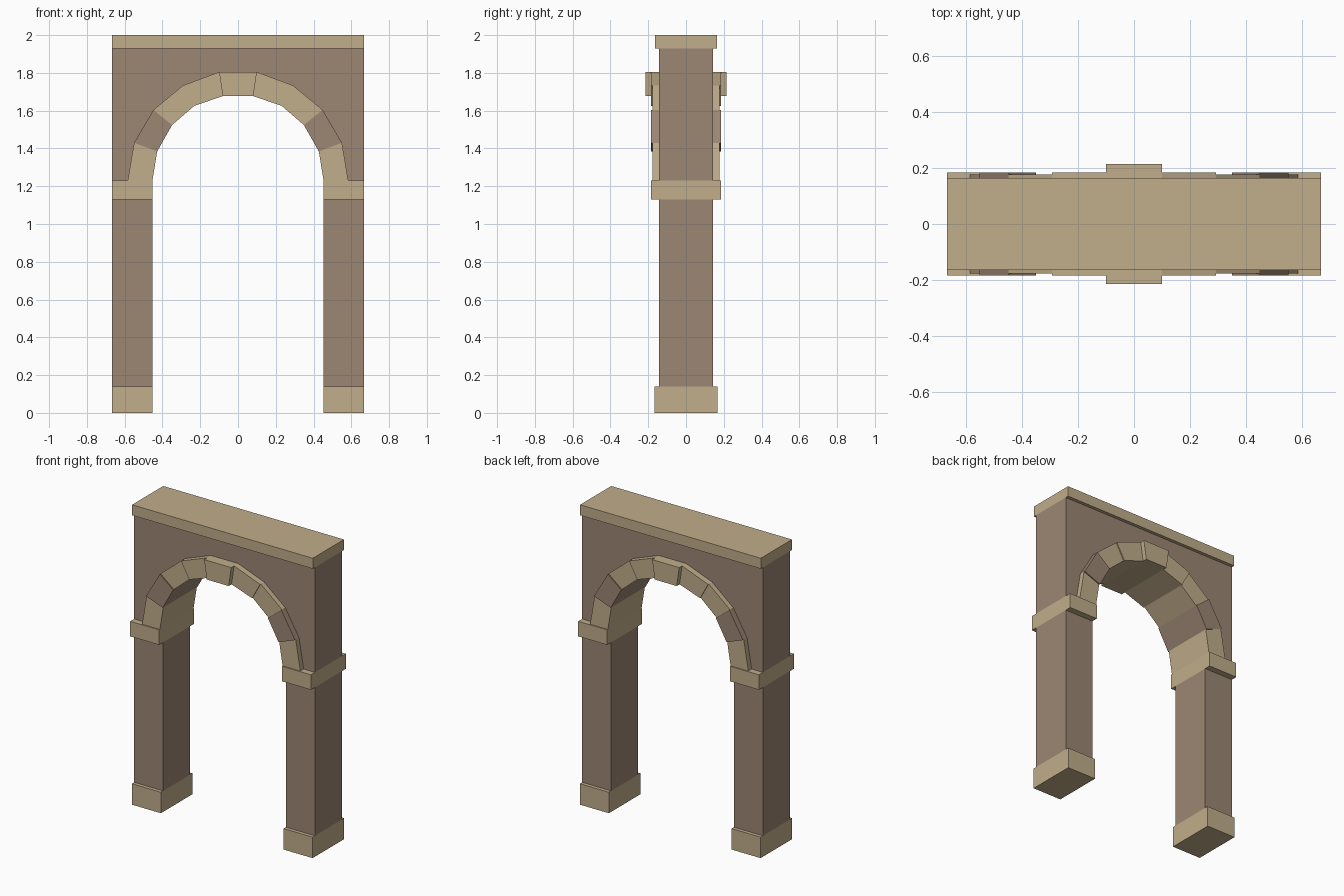
import bpy
import bmesh

cube = bpy.data.objects.get("Cube")
if cube:
    bpy.data.objects.remove(cube, do_unlink=True)


def make_material(name, rgb):
    mat = bpy.data.materials.new(name)
    mat.use_nodes = True
    color = (*rgb, 1.0)
    mat.diffuse_color = color
    mat.node_tree.nodes["Principled BSDF"].inputs["Base Color"].default_value = color
    return mat


SANDSTONE = make_material("pale sandstone", (0.533, 0.423, 0.258))
BROWNSTONE = make_material("brown stone", (0.332, 0.238, 0.174))


def prism(name, outline, half_depth, mat):
    """Extrude an (x, z) outline evenly to the front and back."""
    bm = bmesh.new()
    face = bm.faces.new([bm.verts.new((x, -half_depth, z)) for x, z in outline])
    result = bmesh.ops.extrude_face_region(bm, geom=[face])
    verts = [v for v in result["geom"] if isinstance(v, bmesh.types.BMVert)]
    bmesh.ops.translate(bm, verts=verts, vec=(0, 2 * half_depth, 0))
    bmesh.ops.recalc_face_normals(bm, faces=bm.faces)
    mesh = bpy.data.meshes.new(name)
    bm.to_mesh(mesh)
    bm.free()
    mesh.materials.append(mat)
    obj = bpy.data.objects.new(name, mesh)
    bpy.context.collection.objects.link(obj)
    return obj


def block(name, x0, x1, z0, z1, half_depth, mat):
    return prism(name, [(x0, z0), (x1, z0), (x1, z1), (x0, z1)], half_depth, mat)


def mirrored(points):
    return [(-x, z) for x, z in points]


OUTER, INNER, SPRING, TOP = 0.667, 0.453, 1.23, 1.93
WALL = 0.142

# Arch joints from the springing up to the keystone
extrados = [(0.584, SPRING), (0.55, 1.43), (0.448, 1.604), (0.292, 1.733), (0.1, 1.805)]
intrados = [(INNER, SPRING), (0.428, 1.384), (0.349, 1.524), (0.232, 1.625), (0.081, 1.677)]

# Piers: plinth, shaft and capital on each side
for side, sign in (("left", 1), ("right", -1)):
    x0, x1 = sorted((sign * INNER, sign * OUTER))
    block(side + "_plinth", x0, x1, 0, 0.14, 0.166, SANDSTONE)
    block(side + "_shaft", x0, x1, 0.14, 1.13, WALL, BROWNSTONE)
    block(side + "_capital", x0, x1, 1.13, SPRING, 0.184, SANDSTONE)

    # Arch stones, alternating in projection
    for i in range(4):
        outline = [intrados[i], extrados[i], extrados[i + 1], intrados[i + 1]]
        if sign < 0:
            outline = mirrored(outline)
        prism(f"{side}_arch_stone_{i + 1}", outline,
              0.184 if i % 2 else 0.177,
              BROWNSTONE if i == 1 else SANDSTONE)

# Keystone
prism("keystone", [intrados[-1], extrados[-1]] + mirrored([extrados[-1], intrados[-1]]),
      0.214, SANDSTONE)

# Spandrel wall above the arch stones
prism("spandrel_wall",
      [(-OUTER, TOP), (-OUTER, SPRING)] + mirrored(extrados)
      + extrados[::-1] + [(OUTER, SPRING), (OUTER, TOP)],
      WALL, BROWNSTONE)

# Cornice
block("cornice", -OUTER, OUTER, TOP, 2.0, 0.164, SANDSTONE)
